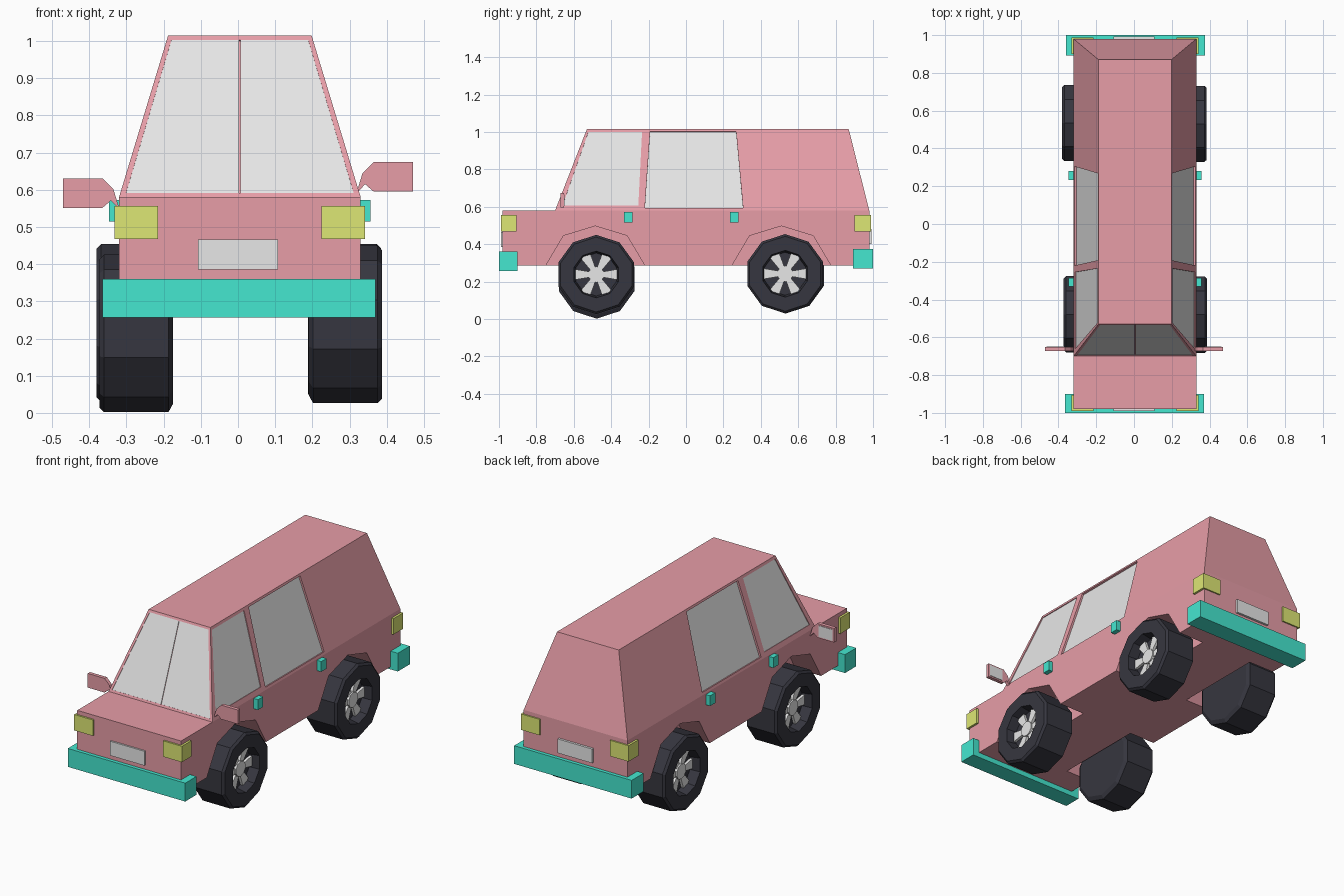
import bpy, bmesh, math
from mathutils import Vector
from mathutils.geometry import normal

cube = bpy.data.objects.get("Cube")
if cube:
    bpy.data.objects.remove(cube, do_unlink=True)


def material(name, r, g, b):
    m = bpy.data.materials.new(name)
    m.use_nodes = True
    m.diffuse_color = (r, g, b, 1)
    m.node_tree.nodes["Principled BSDF"].inputs["Base Color"].default_value = (r, g, b, 1)
    return m


PINK = material("pink_paint", 0.8, 0.34, 0.39)
GREY = material("light_grey", 0.8, 0.8, 0.8)
TEAL = material("teal_trim", 0.06, 0.8, 0.63)
YELLOW = material("yellow_lamp", 0.73, 0.8, 0.176)
RUBBER = material("dark_rubber", 0.037, 0.037, 0.05)
CX = 0.005          # body centre line
SIDES = (("left", 1), ("right", -1))


def loft(name, rings, mat):
    """Skin a stack of equal-sized rings and cap both ends."""
    bm = bmesh.new()
    rows = [[bm.verts.new(p) for p in ring] for ring in rings]
    n = len(rows[0])
    for a, b in zip(rows, rows[1:]):
        for i in range(n):
            j = (i + 1) % n
            bm.faces.new((a[i], a[j], b[j], b[i]))
    bm.faces.new(rows[0])
    bm.faces.new(rows[-1])
    bmesh.ops.recalc_face_normals(bm, faces=bm.faces)
    me = bpy.data.meshes.new(name)
    bm.to_mesh(me)
    bm.free()
    me.materials.append(mat)
    ob = bpy.data.objects.new(name, me)
    bpy.context.scene.collection.objects.link(ob)
    return ob


def rect(x0, x1, y0, y1, z):
    return [(x0, y0, z), (x1, y0, z), (x1, y1, z), (x0, y1, z)]


def box(name, x, y, z, mat):
    return loft(name, [rect(*x, *y, z[0]), rect(*x, *y, z[1])], mat)


def cut(target, cutter):
    mod = target.modifiers.new("cut", 'BOOLEAN')
    mod.operation = 'DIFFERENCE'
    mod.solver = 'EXACT'
    mod.object = cutter
    bpy.context.view_layer.objects.active = target
    bpy.ops.object.modifier_apply(modifier=mod.name)
    bpy.data.objects.remove(cutter, do_unlink=True)


# Lower body and tapered cabin
W, BELT, ROOF = 0.325, 0.58, 1.015
body = box("lower_body", (CX - W, CX + W), (-0.98, 0.98), (0.285, BELT), PINK)
cabin = loft("cabin", [rect(CX - W, CX + W, -0.7, 0.98, BELT),
                       rect(CX - 0.193, CX + 0.193, -0.53, 0.87, ROOF)], PINK)

# Wheel arches
for _, s in SIDES:
    for y in (-0.485, 0.51):
        arch = [(-0.265, 0.2), (-0.265, 0.285), (-0.17, 0.445), (0, 0.497),
                (0.17, 0.445), (0.265, 0.285), (0.265, 0.2)]
        cut(body, loft("arch_cutter", [[(CX + s * x, y + a, z) for a, z in arch]
                                       for x in (0.165, 0.5)], PINK))


def rise(z):
    return (z - BELT) / (ROOF - BELT)


def window(name, panes, opening, outward, depth):
    """Recess an opening into the cabin and lay glass on its floor."""
    pts = [Vector(p) for p in opening]
    n = normal(pts)
    if n.dot(Vector(outward)) < 0:
        n = -n
    cut(cabin, loft("window_cutter", [[p - n * depth for p in pts],
                                      [p + n * 0.05 for p in pts]], PINK))
    for i, pane in enumerate(panes):
        ps = [Vector(p) for p in pane]
        loft(f"{name}_{i + 1}", [[p - n * (depth + 0.002) for p in ps],
                                 [p - n * (depth - 0.004) for p in ps]], GREY)


# Windshield in two panes
def shield(pts):
    return [(CX + x, -0.7 + 0.17 * rise(z), z) for x, z in pts]


LOW, HIGH = 0.592, 1.003
window("windshield",
       [shield([(s * 0.002, LOW), (s * 0.306, LOW), (s * 0.184, HIGH), (s * 0.002, HIGH)])
        for s in (1, -1)],
       shield([(-0.306, LOW), (0.306, LOW), (0.184, HIGH), (-0.184, HIGH)]),
       (0, -1, 0), 0.006)

# Side windows
for side, s in SIDES:
    for name, pts, depth in (
            ("front_window", [(-0.66, 0.607), (-0.255, 0.607), (-0.235, 1.0), (-0.522, 1.0)], 0.008),
            ("rear_window", [(-0.22, 0.593), (0.305, 0.593), (0.268, 1.003), (-0.192, 1.003)], 0.015)):
        quad = [(CX + s * (W - 0.132 * rise(z)), y, z) for y, z in pts]
        window(f"{side}_{name}", [quad], quad, (s, 0, 0), depth)

# Bumpers and number plates
box("front_bumper", (-0.365, 0.37), (-1.0, -0.9), (0.256, 0.36), TEAL)
box("rear_bumper", (-0.36, 0.375), (0.893, 1.0), (0.27, 0.373), TEAL)
box("front_plate", (-0.108, 0.108), (-0.99, -0.97), (0.385, 0.466), GREY)
box("rear_plate", (-0.108, 0.108), (0.97, 0.993), (0.4, 0.48), GREY)

# Corner lamps, door handles and mirrors
for side, s in SIDES:
    def across(a, b):
        return sorted((CX + s * a, CX + s * b))
    box(f"{side}_headlamp", across(0.22, 0.337), (-0.99, -0.905), (0.467, 0.557), YELLOW)
    box(f"{side}_tail_lamp", across(0.22, 0.337), (0.9, 0.988), (0.467, 0.557), YELLOW)
    for end, y in (("front", -0.308), ("rear", 0.257)):
        box(f"{side}_{end}_handle", across(0.315, 0.352), (y - 0.023, y + 0.023),
            (0.515, 0.573), TEAL)
    z0 = 0.595 if s > 0 else 0.551
    shape = [(0.318, -0.005), (0.335, 0.05), (0.365, 0.08), (0.47, 0.08),
             (0.47, 0), (0.365, 0), (0.342, 0.02)]
    loft(f"{side}_mirror", [[(s * x, y, z0 + z) for x, z in shape]
                            for y in (-0.672, -0.652)], PINK)
    box(f"{side}_mirror_glass", sorted((s * 0.375, s * 0.462)), (-0.653, -0.649),
        (z0 + 0.008, z0 + 0.072), GREY)


def circle(x, y, z, r, n):
    return [(x, y + r * math.sin(math.tau * i / n), z + r * math.cos(math.tau * i / n))
            for i in range(n)]


def wheel(name, s, inner, y, z):
    """Ten-sided tyre with a recessed six-spoke hub."""
    profile = [(0, 0.19), (0.012, 0.212), (0.185, 0.212), (0.197, 0.2),
               (0.197, 0.125), (0.14, 0.115)]
    loft(name + "_tyre", [circle(s * (inner + d), y, z, r, 10) for d, r in profile], RUBBER)
    face = inner + 0.155
    loft(name + "_hub", [circle(s * (face + d), y, z, 0.043, 10) for d in (-0.02, 0.008)], GREY)
    for k in range(6):
        a = k * math.tau / 6
        radial = Vector((0, math.cos(a), math.sin(a)))
        tangent = Vector((0, -math.sin(a), math.cos(a)))
        rings = [[Vector((s * (face + d), y, z)) + radial * r + tangent * t
                  for r, t in ((0.03, -0.014), (0.117, -0.029), (0.117, 0.029), (0.03, 0.014))]
                 for d in (-0.018, 0)]
        loft(f"{name}_spoke_{k + 1}", rings, GREY)


wheel("left_front_wheel", 1, 0.19, -0.48, 0.238)
wheel("left_rear_wheel", 1, 0.188, 0.53, 0.242)
wheel("right_front_wheel", -1, 0.175, -0.478, 0.214)
wheel("right_rear_wheel", -1, 0.183, 0.535, 0.242)
